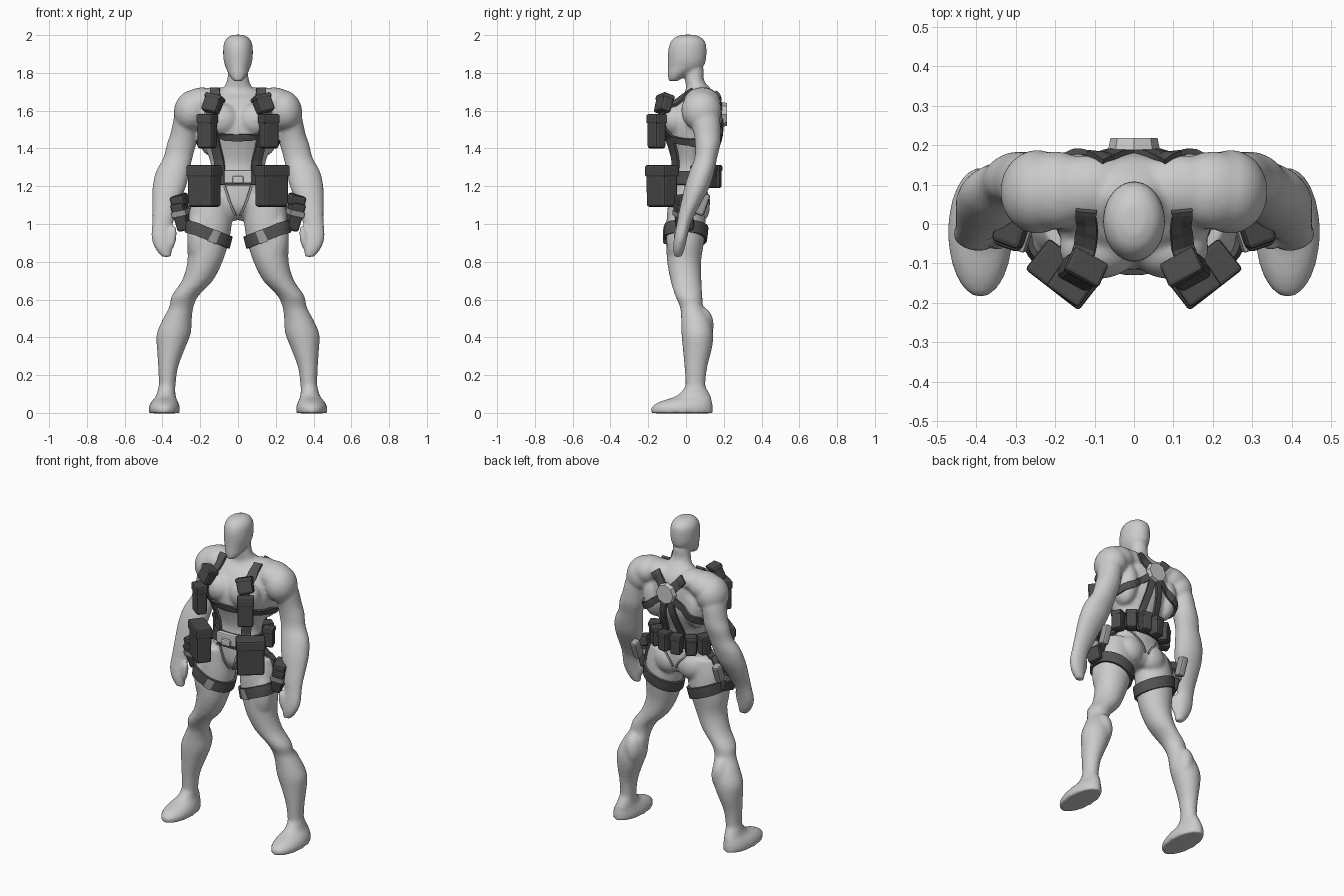
import bpy, bmesh, math
from mathutils import Vector, Matrix, Euler
from mathutils.bvhtree import BVHTree

if "Cube" in bpy.data.objects:
    bpy.data.objects.remove(bpy.data.objects["Cube"])


def material(name, v):
    m = bpy.data.materials.new(name)
    m.diffuse_color = (v, v, v, 1)
    m.use_nodes = True
    m.node_tree.nodes["Principled BSDF"].inputs["Base Color"].default_value = m.diffuse_color
    return m


BODY = material("light grey", 0.6)
MID = material("mid grey", 0.35)
DARK = material("dark grey", 0.07)
STRAP = material("strap grey", 0.085)


def spline(pts, n, closed=False):
    """Smooth curve through points of any dimension."""
    P = [Vector(p) for p in pts]
    L, out = len(P), []
    get = (lambda i: P[i % L]) if closed else (lambda i: P[max(0, min(L - 1, i))])
    for i in range(L if closed else L - 1):
        a, b, c, d = get(i - 1), get(i), get(i + 1), get(i + 2)
        for k in range(n):
            t = k / n
            out.append(0.5 * (2 * b + (c - a) * t + (2 * a - 5 * b + 4 * c - d) * t * t
                              + (3 * b - a - 3 * c + d) * t ** 3))
    return out if closed else out + [P[-1]]


def loft(bm, rings, s=1, segs=24):
    """Closed tube through rings (x, y, z, rx, ry)."""
    rows = []
    for x, y, z, rx, ry in spline(rings, 3):
        rows.append([bm.verts.new((s * x + rx * math.cos(a), y + ry * math.sin(a), z))
                     for a in (2 * math.pi * i / segs for i in range(segs))])
    for p, q in zip(rows, rows[1:]):
        for i in range(segs):
            j = (i + 1) % segs
            bm.faces.new((p[i], p[j], q[j], q[i]))
    bm.faces.new(rows[0])
    bm.faces.new(rows[-1])


def ball(bm, loc, rad, rot=(0, 0, 0)):
    m = Matrix.LocRotScale(Vector(loc), Euler(rot), Vector(rad))
    bmesh.ops.create_uvsphere(bm, u_segments=24, v_segments=14, radius=1, matrix=m)


def add(name, bm, mat):
    bmesh.ops.recalc_face_normals(bm, faces=bm.faces)
    me = bpy.data.meshes.new(name)
    bm.to_mesh(me)
    bm.free()
    me.materials.append(mat)
    ob = bpy.data.objects.new(name, me)
    bpy.context.collection.objects.link(ob)
    return ob


def fuse(ob):
    """Blend overlapping muscles into one smooth skin."""
    r = ob.modifiers.new("fuse", 'REMESH')
    r.mode, r.voxel_size = 'VOXEL', 0.01
    m = ob.modifiers.new("soften", 'SMOOTH')
    m.factor, m.iterations = 0.5, 5
    bpy.context.view_layer.objects.active = ob
    for n in ("fuse", "soften"):
        bpy.ops.object.modifier_apply(modifier=n)
    for p in ob.data.polygons:
        p.use_smooth = True


# Torso and head
bm = bmesh.new()
loft(bm, [(0, .045, 1.82, .05, .05), (0, .046, 1.76, .059, .05), (0, .064, 1.72, .08, .064),
          (0, .07, 1.69, .14, .082), (0, .06, 1.66, .18, .11), (0, .045, 1.60, .205, .138),
          (0, .035, 1.53, .21, .15), (0, .033, 1.46, .195, .147), (0, .033, 1.40, .172, .127),
          (0, .025, 1.32, .145, .1), (0, .012, 1.25, .147, .094), (0, .012, 1.18, .17, .098),
          (0, .015, 1.10, .16, .098), (0, .02, 1.05, .1, .08), (0, .02, 1.02, .04, .045)])
loft(bm, [(0, -.066, 1.757, .026, .026), (0, -.045, 1.79, .048, .052), (0, -.004, 1.83, .066, .092),
          (0, .005, 1.87, .077, .101), (0, .007, 1.92, .079, .102), (0, .01, 1.96, .074, .094),
          (0, .01, 1.988, .055, .07), (0, .01, 2.002, .026, .034)])
for s in (1, -1):
    ball(bm, (s * .09, -.062, 1.55), (.1, .078, .09))              # pectoral
    ball(bm, (s * .145, .09, 1.50), (.07, .09, .14))               # back muscle
    ball(bm, (s * .12, .09, 1.66), (.13, .085, .064))              # trapezius
    ball(bm, (s * .2, .085, 1.64), (.11, .1, .082), (0, s * .2, 0))   # shoulder bridge
    ball(bm, (s * .245, .082, 1.6), (.094, .107, .11), (0, s * -.25, 0))  # shoulder
    ball(bm, (s * .08, .065, 1.09), (.085, .062, .085))            # buttock
    ball(bm, (s * .2, -.035, .93), (.07, .07, .16))                # thigh front
    ball(bm, (s * .31, .085, .46), (.055, .062, .1))               # calf
    # Leg and foot
    loft(bm, [(.13, 0, 1.15, .1, .09), (.145, 0, 1.06, .115, .1), (.15, 0, .98, .115, .105),
              (.16, -.005, .90, .11, .1), (.175, -.01, .80, .093, .09), (.215, 0, .70, .082, .082),
              (.28, .015, .62, .071, .072), (.3, .03, .56, .064, .062), (.32, .05, .50, .076, .076),
              (.34, .06, .42, .09, .084), (.355, .06, .34, .074, .077), (.37, .052, .24, .052, .06),
              (.375, .05, .14, .044, .052), (.38, .05, .06, .045, .06)], s)
    loft(bm, [(.39, -.02, -.002, .08, .163), (.39, -.02, .03, .082, .163), (.388, 0, .06, .07, .138),
              (.382, .04, .09, .052, .09), (.377, .05, .14, .044, .053)], s)
    # Arm, hand and thumb
    loft(bm, [(.245, .08, 1.64, .07, .08), (.268, .1, 1.56, .072, .08), (.285, .112, 1.48, .072, .072),
              (.3, .115, 1.42, .078, .067), (.318, .105, 1.35, .077, .06), (.345, .085, 1.28, .089, .066),
              (.363, .06, 1.20, .089, .067), (.38, .03, 1.12, .074, .055), (.39, .003, 1.05, .063, .044),
              (.4, -.012, 1.0, .055, .037), (.404, -.028, .93, .055, .035),
              (.394, -.038, .87, .045, .031), (.378, -.042, .826, .026, .02)], s)
    ball(bm, (s * .345, -.045, .93), (.019, .022, .065), (0, s * -.12, 0))
body = add("body", bm, BODY)
fuse(body)

# Straps are laid on the trunk and legs only, so the arms are left out here
faces = [p.vertices for p in body.data.polygons
         if abs(p.center.x) < .29 and (p.center.z < 1.2 or abs(p.center.x) < .21)]
skin = BVHTree.FromPolygons([v.co for v in body.data.vertices], faces)


def strap(name, pts, width, mat=STRAP, closed=False, thick=.014):
    """Band laid over the skin along a path."""
    path = [skin.find_nearest(p)[:2] for p in spline(pts, 6, closed)]
    n, bm, rows = len(path), bmesh.new(), []
    for i, (p, nor) in enumerate(path):
        a = path[(i - 1) % n if closed else max(0, i - 1)][0]
        b = path[(i + 1) % n if closed else min(n - 1, i + 1)][0]
        side = (b - a).cross(nor).normalized() * width / 2
        row = []
        for k in (-1, 0, 1):
            q, qn = skin.find_nearest(p + side * k)[:2]
            row.append(bm.verts.new(q + qn * .008))
        rows.append(row)
    for p, q in zip(rows, rows[1:] + (rows[:1] if closed else [])):
        for k in (0, 1):
            bm.faces.new((p[k], p[k + 1], q[k + 1], q[k]))
    ob = add(name, bm, mat)
    m = ob.modifiers.new("thickness", 'SOLIDIFY')
    m.thickness, m.offset = thick, 0


def box(name, loc, size, rot=(0, 0, 0), mat=DARK, bevel=.013, taper=1):
    bm = bmesh.new()
    bmesh.ops.create_cube(bm, size=1)
    for v in bm.verts:
        if v.co.z < 0:
            v.co.x *= taper
            v.co.y *= taper
    bmesh.ops.scale(bm, vec=size, verts=bm.verts)
    bmesh.ops.bevel(bm, geom=bm.edges[:], offset=bevel, segments=2, profile=.5, affect='EDGES')
    ob = add(name, bm, mat)
    ob.location, ob.rotation_euler = loc, rot


def pouch(name, loc, size, rot):
    """Box with an overhanging lid."""
    w, d, h = size
    box(name, loc, (w * .95, d * .93, h), rot, taper=.97)
    up = Euler(rot).to_matrix() @ Vector((0, 0, h * .37))
    box(name + "_lid", Vector(loc) + up, (w, d, h * .28), rot, bevel=.009)


# Belt, buckle and harness
strap("belt", [(.16 * math.cos(a), .01 + .1 * math.sin(a), 1.245)
               for a in (math.pi * i / 6 for i in range(12))], .075, DARK, True, .02)
box("belt_buckle", (0, -.1, 1.25), (.15, .03, .07), mat=BODY, bevel=.008)
box("buckle_boss", (0, -.115, 1.235), (.06, .03, .04), mat=BODY, bevel=.008)
box("belt_clip", (0, -.108, 1.21), (.14, .022, .014), bevel=.003)
strap("chest_band", [(-.2, .02, 1.43), (-.13, -.11, 1.45), (0, -.13, 1.455), (.13, -.11, 1.45),
                     (.2, .02, 1.43)], .034, DARK)
for s, side in ((1, "left"), (-1, "right")):
    strap(side + "_front_strap", [(s * .11, -.09, 1.26), (s * .135, -.1, 1.42), (s * .14, -.13, 1.57),
          (s * .13, -.06, 1.66), (s * .12, .03, 1.72)], .055)
    strap(side + "_rear_strap", [(s * .1, .165, 1.685), (s * .06, .18, 1.64), (0, .2, 1.58)], .055)
    strap(side + "_back_strap", [(0, .2, 1.58), (s * .1, .18, 1.5), (s * .18, .12, 1.44),
          (s * .2, .02, 1.43)], .04)
    strap(side + "_spine_strap", [(s * .015, .2, 1.56), (s * .04, .17, 1.42), (s * .06, .12, 1.28)], .04)
    strap(side + "_brief_seam", [(s * .075, -.1, 1.2), (s * .045, -.09, 1.12), (s * .012, -.07, 1.04)],
          .012, MID, thick=.008)
    strap(side + "_rear_seam", [(s * .11, .11, 1.2), (s * .05, .12, 1.14), (s * .012, .1, 1.08)],
          .012, MID, thick=.008)

    # Front pouches
    pouch(side + "_large_pouch", (s * .178, -.128, 1.2), (.172, .1, .218), (0, 0, s * .66))
    pouch(side + "_chest_pouch", (s * .163, -.156, 1.49), (.1, .07, .18), (0, 0, s * .6))
    pouch(side + "_upper_pouch", (s * .134, -.118, 1.635), (.1, .07, .098), (-.35, s * -.2, s * .5))

    # Back belt pouches
    for i, deg in enumerate((13, 40, 68)):
        a = math.radians(90 - s * deg)
        pouch(f"{side}_back_pouch_{i + 1}", (.188 * math.cos(a), .01 + .147 * math.sin(a), 1.25),
              (.07, .07, .12), (0, 0, a + math.pi / 2))

    # Thigh strap, hanger and holster
    strap(side + "_thigh_strap",
          [(s * (.15 + .115 * math.cos(a)), .105 * math.sin(a), .945 + .045 * math.cos(a))
           for a in (math.pi * i / 6 for i in range(12))], .065, STRAP, True)
    strap(side + "_strap_tab", [(s * .145, -.12, .94), (s * .105, -.11, .925)], .066, MID, thick=.02)
    strap(side + "_hanger", [(s * .17, .02, 1.23), (s * .22, .02, 1.13), (s * .27, .01, 1.0)], .045)
    tilt = (.15, s * .2, s * .35)
    box(side + "_holster", (s * .297, -.01, 1.04), (.075, .1, .15), tilt, taper=.85)
    box(side + "_holster_band", (s * .299, -.01, 1.06), (.082, .105, .03), tilt, MID, .004)
    box(side + "_holster_top", (s * .308, -.005, 1.125), (.078, .1, .06), tilt)
    box(side + "_grip", (s * .29, .085, 1.105), (.045, .055, .12), (-.35, 0, 0), MID)

# Back disc
bm = bmesh.new()
bmesh.ops.create_cone(bm, cap_ends=True, segments=8, radius1=.066, radius2=.06, depth=.03,
                      matrix=Matrix.Translation((0, .203, 1.58)) @ Matrix.Rotation(-math.pi / 2, 4, 'X'))
add("back_disc", bm, BODY)
